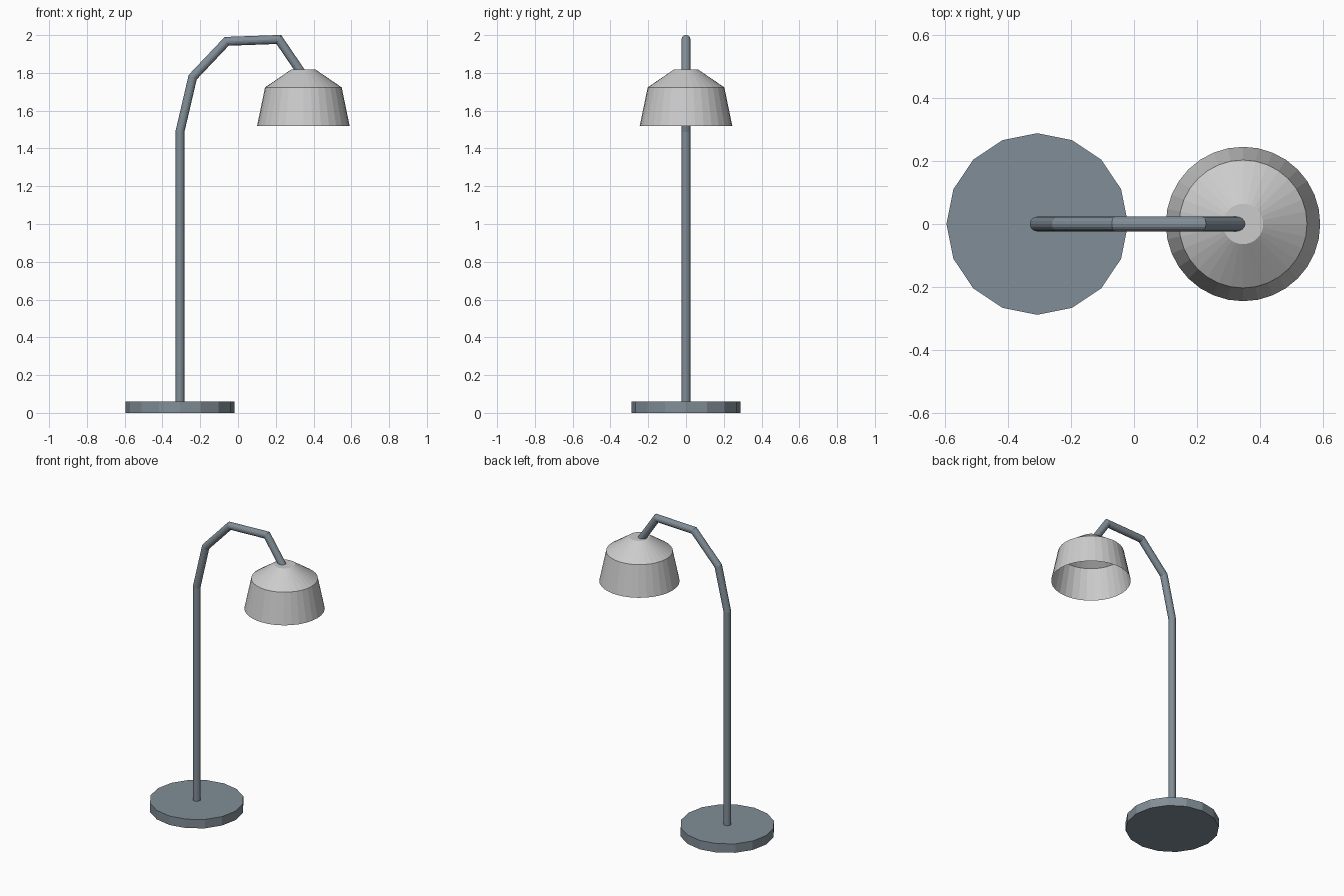
import bpy, bmesh, math
from mathutils import Vector

if "Cube" in bpy.data.objects:
    bpy.data.objects.remove(bpy.data.objects["Cube"])

BASE_X, SHADE_X, TUBE_R = -0.307, 0.346, 0.0235


def finish(name, bm):
    bmesh.ops.recalc_face_normals(bm, faces=bm.faces)
    mesh = bpy.data.meshes.new(name)
    bm.to_mesh(mesh)
    bm.free()
    obj = bpy.data.objects.new(name, mesh)
    bpy.context.collection.objects.link(obj)
    return obj


def bridge(bm, a, b):
    for i in range(len(a)):
        j = (i + 1) % len(a)
        bm.faces.new((a[i], a[j], b[j], b[i]))


def lathe(name, profile, x, sides, cap_start, cap_end):
    bm = bmesh.new()
    rings = []
    for r, z in profile:
        angles = [2 * math.pi * i / sides for i in range(sides)]
        rings.append([bm.verts.new((x + r * math.cos(t), r * math.sin(t), z)) for t in angles])
    for a, b in zip(rings, rings[1:]):
        bridge(bm, a, b)
    if cap_start:
        bm.faces.new(rings[0])
    if cap_end:
        bm.faces.new(rings[-1])
    return finish(name, bm)


def mitred_tube(name, path, radius, sides):
    # Sweep a circle along a path in the xz plane, widening rings at the bends
    pts = [Vector((x, 0, z)) for x, z in path]
    dirs = [(b - a).normalized() for a, b in zip(pts, pts[1:])]
    bm = bmesh.new()
    rings = []
    for i, p in enumerate(pts):
        d0, d1 = dirs[max(i - 1, 0)], dirs[min(i, len(dirs) - 1)]
        tangent = (d0 + d1).normalized()
        side = Vector((tangent.z, 0, -tangent.x)) / tangent.dot(d0)
        ring = []
        for k in range(sides):
            t = 2 * math.pi * k / sides
            ring.append(bm.verts.new(p + radius * (side * math.cos(t) + Vector((0, math.sin(t), 0)))))
        rings.append(ring)
    for a, b in zip(rings, rings[1:]):
        bridge(bm, a, b)
    bm.faces.new(rings[0])
    bm.faces.new(rings[-1])
    return finish(name, bm)


def paint(obj, color):
    mat = bpy.data.materials.new(obj.name + "_paint")
    mat.diffuse_color = color
    mat.use_nodes = True
    mat.node_tree.nodes["Principled BSDF"].inputs["Base Color"].default_value = mat.diffuse_color
    obj.data.materials.append(mat)


# Heavy round foot
base = lathe("base", [(0.288, 0), (0.288, 0.06)], BASE_X, 16, True, True)

# Bent pole, ending just inside the shade
pole = mitred_tube("pole", [(BASE_X, 0.05), (BASE_X, 1.49), (-0.24, 1.777), (-0.06, 1.967),
                            (0.216, 1.977), (0.343, 1.79)], TUBE_R, 16)

# Thin shade, open underneath
shade = lathe("lamp_shade", [(0.245, 1.52), (0.203, 1.723), (0.064, 1.818)], SHADE_X, 32, False, True)

for part in (base, pole):
    paint(part, (0.22, 0.27, 0.31, 1))
